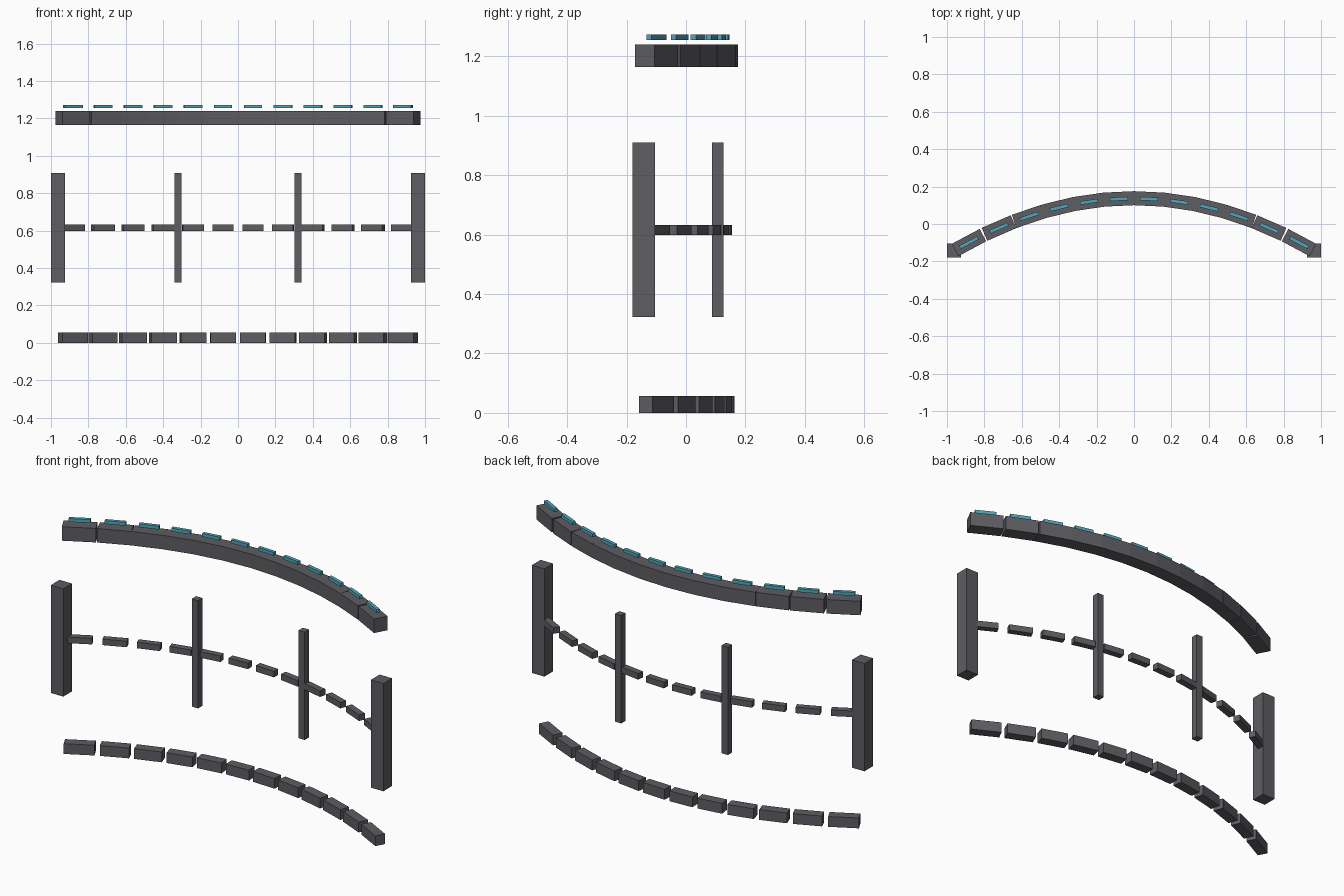
import bpy, bmesh, math
from mathutils import Matrix, Vector

if "Cube" in bpy.data.objects:
    bpy.data.objects.remove(bpy.data.objects["Cube"])

HALF = 0.9625      # half span of the arc
N = 12             # segments along the arc


def make_material(name, color):
    mat = bpy.data.materials.new(name)
    mat.diffuse_color = color
    mat.use_nodes = True
    mat.node_tree.nodes["Principled BSDF"].inputs["Base Color"].default_value = mat.diffuse_color
    return mat


dark = make_material("dark_grey", (0.11, 0.11, 0.125, 1))
teal = make_material("teal", (0.08, 0.38, 0.48, 1))


def arc(x):
    return Vector((x, 0.138 - 0.3024 * x * x, 0))


def box(bm, centre, size, angle=0.0):
    m = (Matrix.Translation(centre) @ Matrix.Rotation(angle, 4, 'Z')
         @ Matrix.Diagonal((*size, 1)))
    bmesh.ops.create_cube(bm, size=1, matrix=m)


def finish(bm, name, mat):
    me = bpy.data.meshes.new(name)
    bm.to_mesh(me)
    bm.free()
    me.materials.append(mat)
    ob = bpy.data.objects.new(name, me)
    bpy.context.collection.objects.link(ob)


def segmented_rail(name, z0, z1, width, mat, ratio=None, length=None):
    """Row of boxes laid along the chords of the arc."""
    bm = bmesh.new()
    for i in range(N):
        a = arc(-HALF + 2 * HALF * i / N)
        b = arc(-HALF + 2 * HALF * (i + 1) / N)
        d = b - a
        c = (a + b) / 2
        c.z = (z0 + z1) / 2
        box(bm, c, (length or d.length * ratio, width, z1 - z0),
            math.atan2(d.y, d.x))
    finish(bm, name, mat)


def post(name, x, width):
    bm = bmesh.new()
    c = arc(x)
    c.z = 0.616
    box(bm, c, (width, width, 0.586))
    finish(bm, name, dark)


# Arched rails, bottom to top
segmented_rail("base_rail", 0.0, 0.056, 0.053, dark, ratio=0.84)
segmented_rail("middle_rail", 0.599, 0.632, 0.035, dark, ratio=0.70)
segmented_rail("top_rail", 1.164, 1.24, 0.075, dark, length=0.169)

# Light strips hovering over the top rail
segmented_rail("light_strips", 1.255, 1.273, 0.019, teal, ratio=0.60)

# Upright posts: thick at the ends, thin at the thirds
for side, s in (("left", -1), ("right", 1)):
    post(side + "_end_post", s * HALF, 0.075)
    post(side + "_inner_post", s * HALF / 3, 0.0375)
